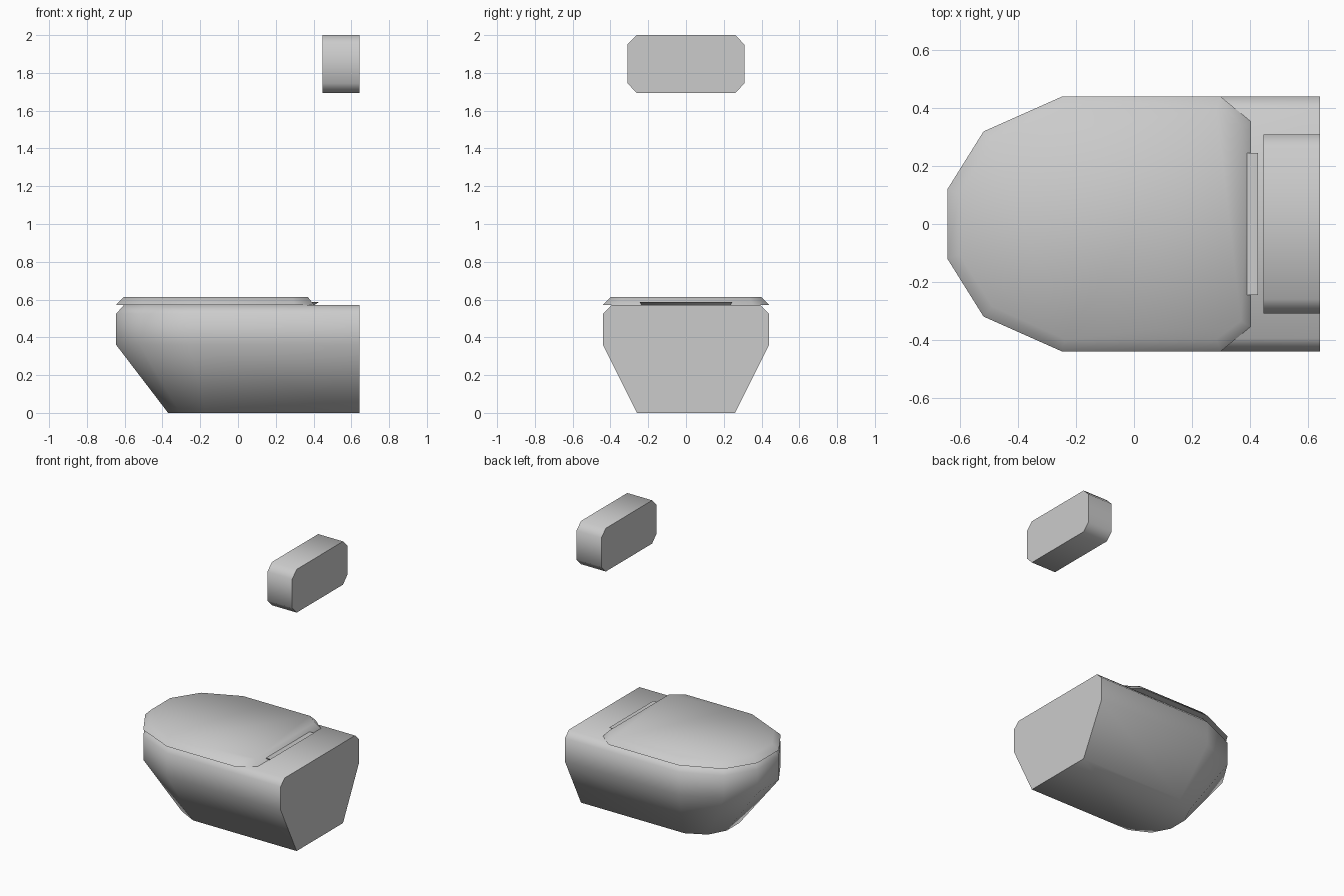
import bpy
import bmesh
from math import radians

if "Cube" in bpy.data.objects:
    bpy.data.objects.remove(bpy.data.objects["Cube"])

GREY = (0.6, 0.6, 0.6, 1)
ceramic = bpy.data.materials.new("ceramic_grey")
ceramic.diffuse_color = GREY
ceramic.use_nodes = True
ceramic.node_tree.nodes["Principled BSDF"].inputs["Base Color"].default_value = GREY


def loft(name, rings):
    """Skin a stack of matching rings and cap both ends."""
    bm = bmesh.new()
    loops = [[bm.verts.new(p) for p in ring] for ring in rings]
    for low, high in zip(loops, loops[1:]):
        for i in range(len(low)):
            j = (i + 1) % len(low)
            bm.faces.new((low[i], low[j], high[j], high[i]))
    bm.faces.new(loops[0])
    bm.faces.new(loops[-1])
    bmesh.ops.recalc_face_normals(bm, faces=bm.faces)
    mesh = bpy.data.meshes.new(name)
    bm.to_mesh(mesh)
    bm.free()
    mesh.materials.append(ceramic)
    obj = bpy.data.objects.new(name, mesh)
    bpy.context.collection.objects.link(obj)
    bpy.ops.object.select_all(action="DESELECT")
    obj.select_set(True)
    bpy.context.view_layer.objects.active = obj
    bpy.ops.object.shade_smooth_by_angle(angle=radians(65))
    return obj


def ring(half, z):
    """Mirror a half outline of (x, y) across y = 0."""
    return [(x, y, z) for x, y in half] + [(x, -y, z) for x, y in reversed(half)]


# Bowl: rounded nose at -x, flat wall end at +x, tapering to the floor
END = 0.643
foot = [(-0.37, 0.07), (-0.307, 0.19), (-0.17, 0.26), (END, 0.26)]
belly = [(-0.645, 0.12), (-0.52, 0.32), (-0.25, 0.44), (END, 0.44)]
rim = [(-0.605, 0.105), (-0.49, 0.285), (-0.24, 0.395), (END, 0.395)]
loft("toilet_bowl", [ring(foot, 0), ring(belly, 0.36), ring(belly, 0.525), ring(rim, 0.57)])

# Lid: same nose, clipped back corners, chamfered top
lid_base = belly[:3] + [(0.30, 0.44), (0.403, 0.355)]
lid_top = [(-0.605, 0.105), (-0.49, 0.285), (-0.24, 0.398), (0.285, 0.398), (0.37, 0.335)]
loft("lid", [ring(lid_base, 0.572), ring(lid_top, 0.613)])

# Hinge strip behind the lid, flaring upwards
loft("hinge", [ring([(0.33, 0.235), (0.405, 0.235)], 0.571),
               ring([(0.34, 0.245), (0.428, 0.245)], 0.587)])

# Flush box high on the wall, with clipped corners
section = [(0.26, 1.693), (0.31, 1.745), (0.31, 1.95), (0.26, 2.0)]
section += [(-y, z) for y, z in reversed(section)]
loft("flush_box", [[(x, y, z) for y, z in section] for x in (0.448, END)])
